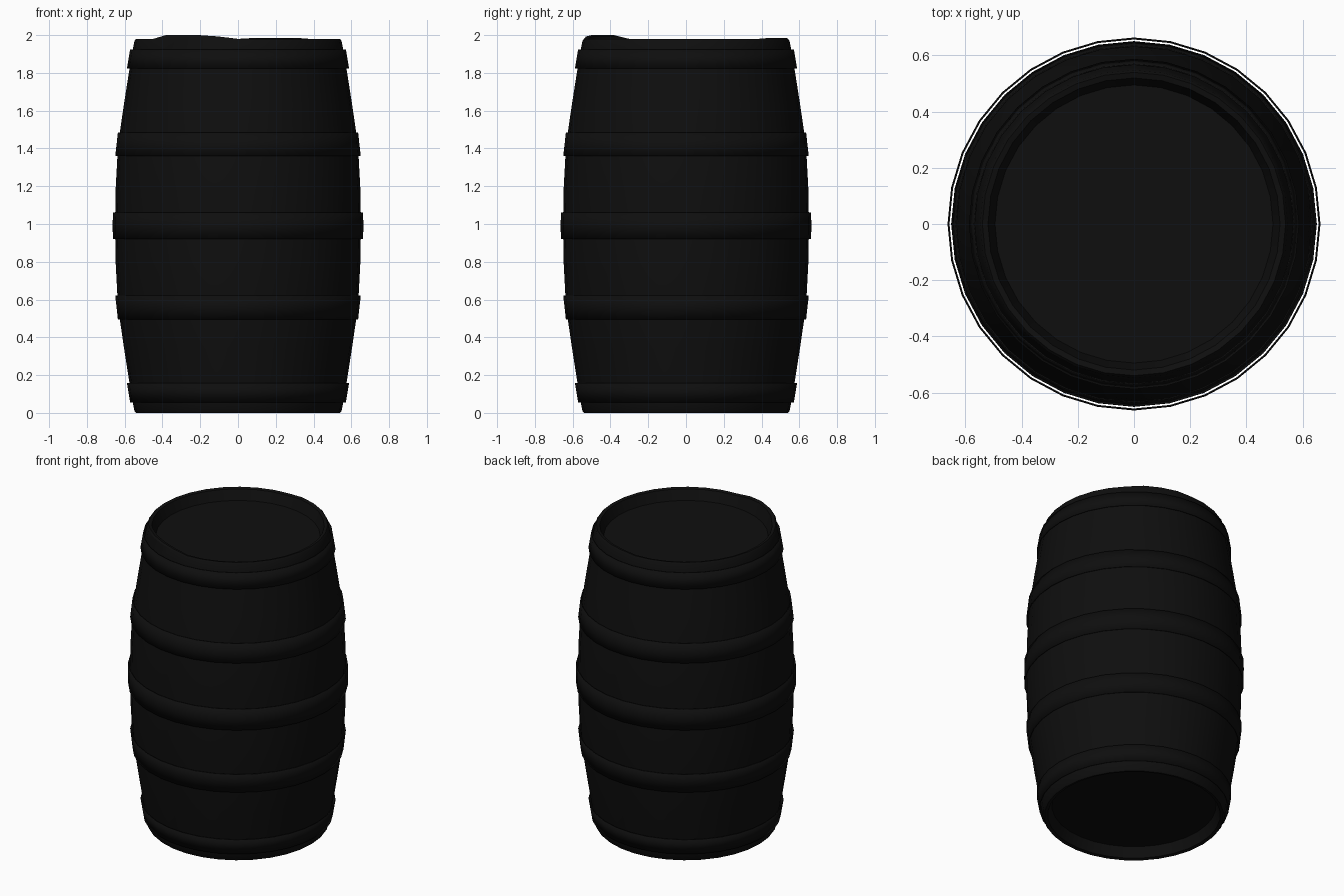
import bpy, math

cube = bpy.data.objects.get("Cube")
if cube:
    bpy.data.objects.remove(cube, do_unlink=True)

SIDES = 32
MIDDLE = 0.99

mat = bpy.data.materials.new("near black")
mat.use_nodes = True
color = (0.0045, 0.0045, 0.0045, 1)
mat.diffuse_color = color
mat.node_tree.nodes["Principled BSDF"].inputs["Base Color"].default_value = color


def lathe(name, profile, caps=False):
    """Spin a (radius, height) profile around z."""
    verts, faces = [], []
    for r, z in profile:
        for i in range(SIDES):
            a = math.tau * i / SIDES
            verts.append((r * math.cos(a), r * math.sin(a), z))
    for k in range(len(profile) - 1):
        for i in range(SIDES):
            j = (i + 1) % SIDES
            low, high = k * SIDES, (k + 1) * SIDES
            faces.append((low + i, low + j, high + j, high + i))
    if caps:
        faces.append(tuple(reversed(range(SIDES))))
        faces.append(tuple(range(len(verts) - SIDES, len(verts))))
    mesh = bpy.data.meshes.new(name)
    mesh.from_pydata(verts, [], faces)
    mesh.materials.append(mat)
    obj = bpy.data.objects.new(name, mesh)
    bpy.context.collection.objects.link(obj)
    return obj


def smooth(obj):
    bpy.ops.object.select_all(action="DESELECT")
    obj.select_set(True)
    bpy.context.view_layer.objects.active = obj
    bpy.ops.object.shade_smooth_by_angle(angle=math.radians(30))


def flip(profile):
    return [(r, 2 * MIDDLE - z) for r, z in reversed(profile)]


# Bulging body with a recessed lid at each end
lower = [(0.495, 0.07), (0.52, 0.005), (0.54, 0), (0.548, 0.01), (0.558, 0.06),
         (0.578, 0.18), (0.603, 0.34), (0.625, 0.49), (0.639, 0.63), (0.648, 0.8)]
body = lathe("barrel_body", lower + [(0.651, MIDDLE)] + flip(lower), caps=True)

# Worn, uneven stave ends along the top rim
for v in body.data.vertices:
    if v.co.z > 1.95:
        angle = math.degrees(math.atan2(v.co.y, v.co.x)) % 360
        if 220 < angle < 255:
            v.co.z += 0.02
        elif 255 < angle < 265:
            v.co.z += 0.013
        elif 45 < angle < 85:
            v.co.z += 0.006
smooth(body)

# Thin hoops standing slightly off the staves
end_hoop = [(0.571, 0.055), (0.588, 0.157)]
quarter_hoop = [(0.636, 0.495), (0.643, 0.56), (0.65, 0.62)]
hoops = {
    "bottom_hoop": end_hoop,
    "lower_hoop": quarter_hoop,
    "middle_hoop": [(0.662, 0.92), (0.664, MIDDLE), (0.662, 1.06)],
    "upper_hoop": flip(quarter_hoop),
    "top_hoop": flip(end_hoop),
}
for name, profile in hoops.items():
    hoop = lathe(name, profile)
    shell = hoop.modifiers.new("thickness", "SOLIDIFY")
    shell.thickness = 0.005
    shell.offset = -1
    smooth(hoop)
